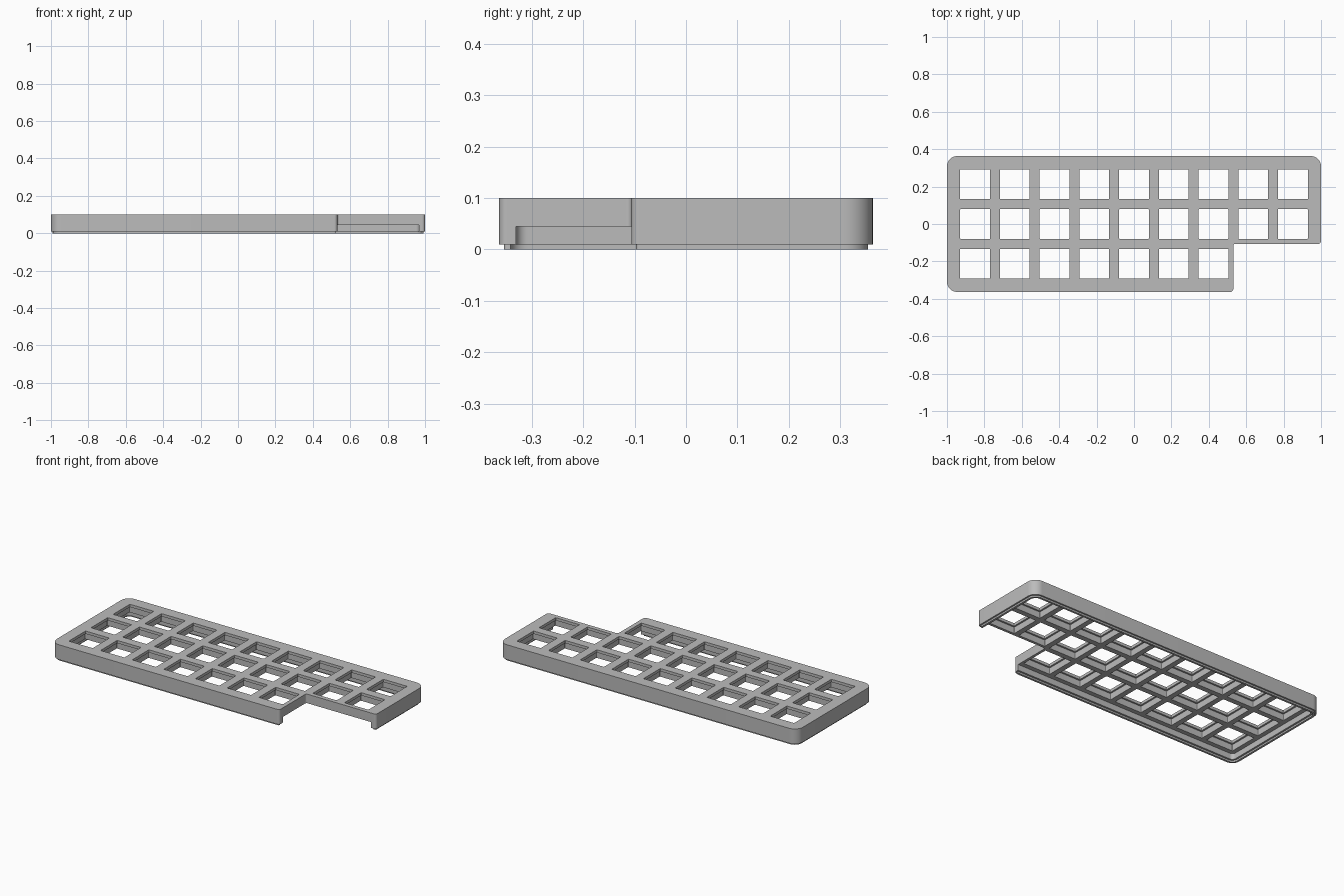
import bpy, bmesh, math
from mathutils import Vector

cube = bpy.data.objects.get("Cube")
if cube:
    bpy.data.objects.remove(cube, do_unlink=True)

HX, HY, PITCH = 1.0, 0.363, 0.2125
NX, NY = 2.5 * PITCH, -0.5 * PITCH      # corner of the notch

grey = bpy.data.materials.new("matte grey")
grey.use_nodes = True
grey.diffuse_color = (0.5, 0.5, 0.5, 1)
grey.node_tree.nodes["Principled BSDF"].inputs["Base Color"].default_value = (0.5, 0.5, 0.5, 1)


def rounded(corners, steps=10):
    """Round each (x, y, radius) corner of an outline."""
    pts = []
    for i, (x, y, r) in enumerate(corners):
        p = Vector((x, y))
        a = (Vector(corners[i - 1][:2]) - p).normalized()
        b = (Vector(corners[(i + 1) % len(corners)][:2]) - p).normalized()
        centre = p + (a + b) * r
        for k in range(steps + 1):
            t = k / steps * math.pi / 2
            pts.append(centre - b * r * math.cos(t) - a * r * math.sin(t))
    return pts


def prism(name, outlines, z0, z1):
    bm = bmesh.new()
    for pts in outlines:
        face = bm.faces.new([bm.verts.new((p.x, p.y, z0)) for p in pts])
        res = bmesh.ops.extrude_face_region(bm, geom=[face])
        verts = [v for v in res["geom"] if isinstance(v, bmesh.types.BMVert)]
        bmesh.ops.translate(bm, verts=verts, vec=(0, 0, z1 - z0))
    bmesh.ops.recalc_face_normals(bm, faces=bm.faces)
    mesh = bpy.data.meshes.new(name)
    bm.to_mesh(mesh)
    bm.free()
    mesh.materials.append(grey)
    obj = bpy.data.objects.new(name, mesh)
    bpy.context.collection.objects.link(obj)
    return obj


def notched(d):
    """Case outline inset by d, with the front left corner cut away."""
    big, small = 0.055 - d, 0.016 - d
    return rounded([(-HX + d, -HY + d, big), (NX - d, -HY + d, small),
                    (NX - d, NY + d, 0.01 + d), (HX - d, NY + d, small),
                    (HX - d, HY - d, big), (-HX + d, HY - d, big)])


def rectangle(cx, cy, hx, hy, r):
    return rounded([(cx - hx, cy - hy, r), (cx + hx, cy - hy, r),
                    (cx + hx, cy + hy, r), (cx - hx, cy + hy, r)])


def cells(half, r):
    return [rectangle(c * PITCH, row * PITCH, half, half, r)
            for row in (-1, 0, 1) for c in range(-4, 5) if row >= 0 or c < 3]


def cut(obj, *cutters):
    bpy.context.view_layer.objects.active = obj
    for cutter in cutters:
        cutter.hide_render = True
        mod = obj.modifiers.new("cut", "BOOLEAN")
        mod.operation, mod.solver, mod.object = "DIFFERENCE", "EXACT", cutter
        bpy.ops.object.modifier_apply(modifier=mod.name)
        bpy.data.objects.remove(cutter, do_unlink=True)
    bpy.ops.object.select_all(action="DESELECT")
    obj.select_set(True)
    bpy.ops.object.shade_smooth_by_angle(angle=math.radians(30))


# Case: top plate with outer wall, key holes and wider pockets below them
case = prism("case", [notched(0)], 0.01, 0.1)
cut(case,
    prism("hollow", [rectangle(0, 0, HX - 0.033, HY - 0.033, 0.022)], -0.1, 0.045),
    prism("pockets", cells(0.09, 0.004), 0.02, 0.083),
    prism("key_holes", cells(0.08, 0.004), 0.06, 0.2))

# Locating lip under the wall
lip = prism("bottom_lip", [notched(0.0095)], 0, 0.012)
cut(lip, prism("lip_hollow", [rectangle(0, 0, HX - 0.022, HY - 0.022, 0.033)], -0.1, 0.1))
